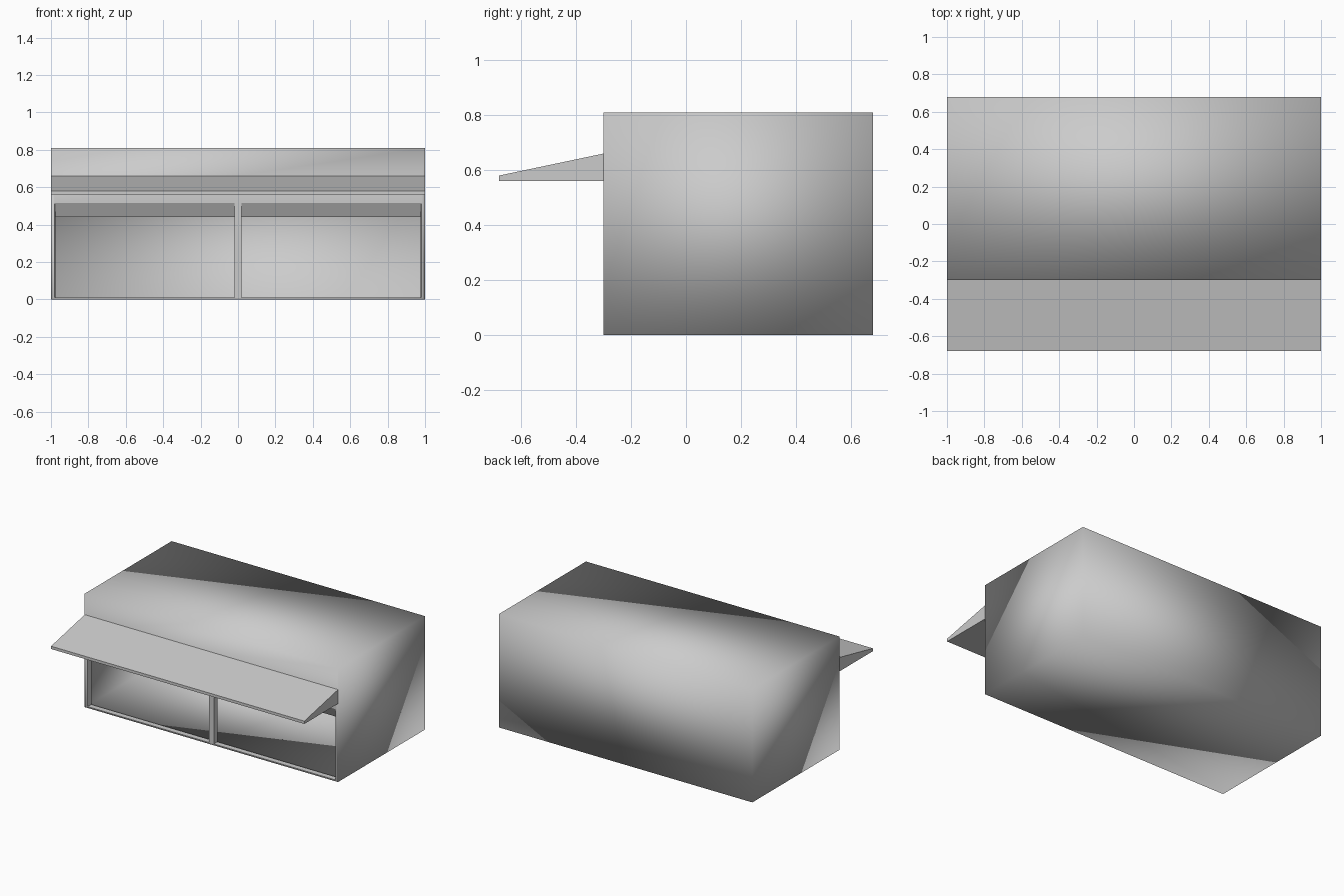
import bpy, bmesh

if "Cube" in bpy.data.objects:
    bpy.data.objects.remove(bpy.data.objects["Cube"])

FRONT, BACK, TOP = -0.30, 0.68, 0.81


def make_object(name, bm, smooth=False):
    bmesh.ops.recalc_face_normals(bm, faces=bm.faces)
    for f in bm.faces:
        f.smooth = smooth
    mesh = bpy.data.meshes.new(name)
    bm.to_mesh(mesh)
    bm.free()
    obj = bpy.data.objects.new(name, mesh)
    bpy.context.collection.objects.link(obj)
    return obj


def rect(bm, x, y, z0, z1):
    """Four corners of an upright rectangle centred on x = 0."""
    return [bm.verts.new(p) for p in
            ((-x, y, z0), (x, y, z0), (x, y, z1), (-x, y, z1))]


def bridge(bm, a, b):
    for i in range(4):
        j = (i + 1) % 4
        bm.faces.new((a[i], a[j], b[j], b[i]))


def box(name, x0, x1, y0, y1, z0, z1):
    bm = bmesh.new()
    bmesh.ops.create_cube(bm, size=1)
    for v in bm.verts:
        v.co = (x1 if v.co.x > 0 else x0,
                y1 if v.co.y > 0 else y0,
                z1 if v.co.z > 0 else z0)
    return make_object(name, bm)


# Thin-walled stall: back wall, sides, roof, floor, front wall with opening
bm = bmesh.new()
back = rect(bm, 1, BACK, 0, TOP)
front = rect(bm, 1, FRONT, 0, TOP)
opening = rect(bm, 0.98, FRONT, 0.01, 0.515)
bm.faces.new(back)
bridge(bm, back, front)
bridge(bm, front, opening)
make_object("stall_shell", bm, smooth=True)

# Reveal around the opening, with its top sloping down behind the front wall
bm = bmesh.new()
bridge(bm, rect(bm, 0.98, FRONT, 0.01, 0.515),
       rect(bm, 0.975, FRONT + 0.04, 0.01, 0.44))
make_object("opening_reveal", bm)

# Centre post dividing the opening
box("centre_post", -0.02, 0.02, FRONT, FRONT + 0.04, 0.005, 0.515)

# Wedge-shaped awning over the opening
bm = bmesh.new()
profile = [(FRONT, 0.56), (-0.68, 0.56), (-0.68, 0.58), (FRONT, 0.66)]
left = [bm.verts.new((-1, y, z)) for y, z in profile]
right = [bm.verts.new((1, y, z)) for y, z in profile]
bridge(bm, left, right)
bm.faces.new(left)
bm.faces.new(right)
make_object("awning", bm)
